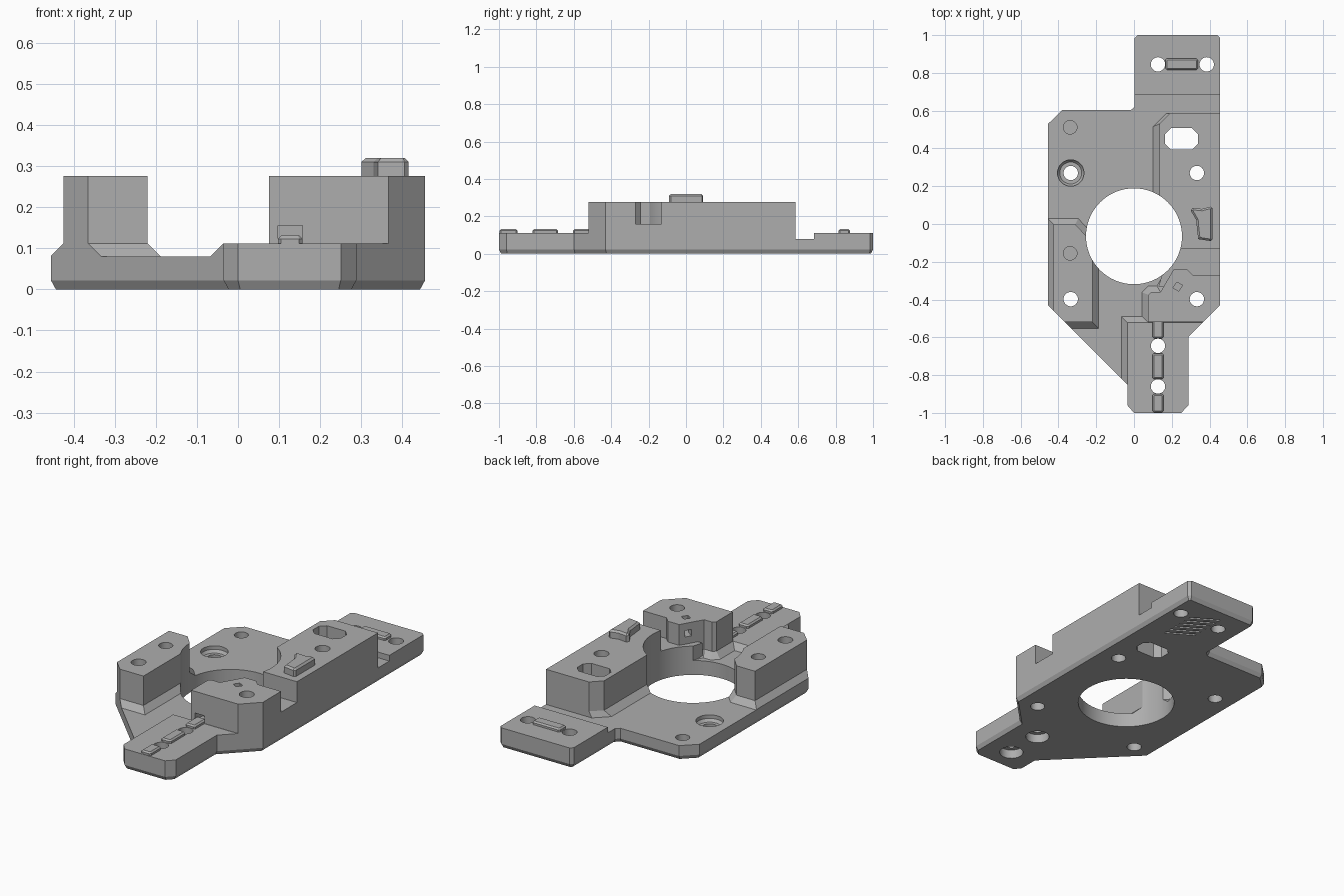
import bpy, bmesh, math
from mathutils import Vector

if "Cube" in bpy.data.objects:
    bpy.data.objects.remove(bpy.data.objects["Cube"])

grey = bpy.data.materials.new("plain grey")
grey.use_nodes = True
COLOUR = (0.42, 0.42, 0.42, 1)
grey.diffuse_color = COLOUR
grey.node_tree.nodes["Principled BSDF"].inputs["Base Color"].default_value = COLOUR

FLOOR, ARM, TOP = 0.08, 0.112, 0.276


def loft(name, *levels):
    """Closed solid through (z, outline) levels with equal point counts."""
    bm = bmesh.new()
    rings = [[bm.verts.new((x, y, z)) for x, y in pts] for z, pts in levels]
    n = len(rings[0])
    for a, b in zip(rings, rings[1:]):
        for i in range(n):
            j = (i + 1) % n
            bm.faces.new((a[i], a[j], b[j], b[i]))
    bm.faces.new(rings[0][::-1])
    bm.faces.new(rings[-1])
    bmesh.ops.recalc_face_normals(bm, faces=bm.faces)
    mesh = bpy.data.meshes.new(name)
    bm.to_mesh(mesh)
    bm.free()
    mesh.materials.append(grey)
    obj = bpy.data.objects.new(name, mesh)
    bpy.context.collection.objects.link(obj)
    return obj


def offset(pts, d):
    """Grow a counter-clockwise outline by d with mitred corners."""
    out = []
    for i, p in enumerate(pts):
        p = Vector(p)
        a = (p - Vector(pts[i - 1])).normalized()
        b = (Vector(pts[(i + 1) % len(pts)]) - p).normalized()
        na, nb = Vector((a.y, -a.x)), Vector((b.y, -b.x))
        out.append(tuple(p + (na + nb) * d / (1 + na.dot(nb))))
    return out


def rect(x0, x1, y0, y1, c=0.0):
    if not c:
        return [(x0, y0), (x1, y0), (x1, y1), (x0, y1)]
    return [(x0 + c, y0), (x1 - c, y0), (x1, y0 + c), (x1, y1 - c),
            (x1 - c, y1), (x0 + c, y1), (x0, y1 - c), (x0, y0 + c)]


def circle(x, y, r, n=32):
    return [(x + r * math.cos(math.tau * i / n), y + r * math.sin(math.tau * i / n))
            for i in range(n)]


def prism(name, pts, z0, z1):
    return loft(name, (z0, pts), (z1, pts))


def combine(tool, operation):
    """Apply a boolean to the body and discard the tool."""
    mod = body.modifiers.new(operation, "BOOLEAN")
    mod.operation, mod.object, mod.solver = operation, tool, "EXACT"
    bpy.context.view_layer.objects.active = body
    bpy.ops.object.modifier_apply(modifier=mod.name)
    bpy.data.objects.remove(tool)


def skirted(name, pts):
    """Tall block with a sloping foot."""
    foot = offset(pts, 0.032)
    return loft(name, (0.04, foot), (FLOOR, foot), (ARM, pts), (TOP, pts))


# Floor and raised blocks; blocks overshoot and are trimmed by the outline
body = prism("mount_body", rect(-0.6, 0.6, -1.1, 1.1), -0.05, FLOOR)
left_post = skirted("left_post", [(-0.425, -0.52), (-0.22, -0.52), (-0.22, -0.1),
                                  (-0.31, -0.002), (-0.425, -0.002)])
front_block = skirted("front_block", [
    (0.075, -0.52), (0.6, -0.52), (0.6, -0.27), (0.31, -0.27), (0.28, -0.24),
    (0.21, -0.24), (0.14, -0.36), (0.09, -0.36), (0.075, -0.375)])
foot = [(0.1, -0.13), (0.6, -0.13), (0.6, 0.585), (0.172, 0.585), (0.1, 0.515)]
wall = [(0.135, -0.13), (0.6, -0.13), (0.6, 0.585), (0.19, 0.585), (0.135, 0.53)]
back_block = loft("back_block", (0.04, foot), (FLOOR, foot), (ARM, wall), (TOP, wall))
ledge = prism("ledge", [(0.13, -0.33), (0.6, -0.33), (0.6, -0.1), (0.2, -0.1)], 0.04, 0.16)
arm = rect(-0.035, 0.6, -1.2, -0.522)
arm_foot = offset(arm, 0.032)
front_arm = loft("front_arm", (0.04, arm_foot), (FLOOR, arm_foot), (ARM, arm))
back_arm = prism("back_arm", rect(-0.1, 0.6, 0.685, 1.2), 0.04, ARM)
for part in (left_post, front_block, back_block, ledge, front_arm, back_arm):
    combine(part, "UNION")

# Outer outline with a chamfered lower edge
outline = [(-0.455, -0.43), (-0.035, -0.85), (-0.035, -0.96), (0.0, -1), (0.25, -1),
           (0.288, -0.96), (0.288, -0.598), (0.455, -0.43), (0.455, 0.985), (0.44, 1),
           (0.02, 1), (0.003, 0.985), (0.003, 0.62), (-0.017, 0.603),
           (-0.38, 0.603), (-0.455, 0.53)]
combine(loft("outline", (0, offset(outline, -0.012)), (0.022, outline), (0.4, outline)),
        "INTERSECT")

# Central opening, oblong slot and holes
combine(prism("opening", circle(0, -0.065, 0.254, 64), -0.1, 0.5), "DIFFERENCE")
combine(prism("slot", rect(0.165, 0.338, 0.395, 0.507, 0.03), -0.1, 0.5), "DIFFERENCE")
for x, y in ((0.333, 0.27), (0.333, -0.398), (-0.335, -0.398), (-0.335, 0.27),
             (0.127, 0.845), (0.385, 0.845), (0.127, -0.645), (0.127, -0.86)):
    combine(prism("hole", circle(x, y, 0.038), -0.1, 0.5), "DIFFERENCE")
for y, z in ((0.512, 0.03), (-0.155, 0.2)):
    combine(prism("blind_hole", circle(-0.338, y, 0.036), z, 0.5), "DIFFERENCE")
combine(loft("seat", (0.045, circle(-0.335, 0.27, 0.058)), (0.06, circle(-0.335, 0.27, 0.07)),
             (0.3, circle(-0.335, 0.27, 0.07))), "DIFFERENCE")
for y in (-0.645, -0.86):
    combine(prism("counterbore", circle(0.127, y, 0.062), -0.1, 0.05), "DIFFERENCE")

# Small channel in the front block and its square shaft
combine(prism("channel", rect(0.097, 0.157, -0.6, -0.45), ARM, 0.155), "DIFFERENCE")
shaft = prism("shaft", [(0.207, -0.338), (0.237, -0.355), (0.257, -0.325), (0.227, -0.308)],
              0.2, 0.5)
combine(shaft, "DIFFERENCE")
combine(prism("window", [(0.16, -0.286), (0.23, -0.34), (0.247, -0.31), (0.177, -0.256)],
              0.2, 0.235), "DIFFERENCE")

# Shallow slanted grooves under the back arm
for i in range(6):
    x, y = 0.25, 0.68 + i * 0.04
    combine(prism("groove", [(x - 0.07, y + 0.05), (x - 0.07, y + 0.035),
                             (x + 0.07, y - 0.05), (x + 0.07, y - 0.035)], -0.1, 0.01),
            "DIFFERENCE")
body.select_set(True)
bpy.context.view_layer.objects.active = body
bpy.ops.object.shade_smooth_by_angle(angle=math.radians(20))


# Raised bevelled pads
def pad(name, pts, z0, z1, bevel=0.008):
    return loft(name, (z0 - 0.01, pts), (z1 - bevel, pts), (z1, offset(pts, -bevel)))


pad("back_arm_key", rect(0.167, 0.338, 0.815, 0.877, 0.008), ARM, 0.131)
for label, y0, y1 in (("front", -0.997, -0.9), ("middle", -0.82, -0.685), ("rear", -0.605, -0.5)):
    pad(label + "_arm_key", rect(0.097, 0.157, y0, y1, 0.008), ARM, 0.131)
pad("side_latch", [(0.34, -0.08), (0.405, -0.09), (0.415, -0.08), (0.415, 0.085),
                   (0.405, 0.092), (0.36, 0.08), (0.31, 0.085), (0.3, 0.072),
                   (0.33, 0.02), (0.333, -0.02)], TOP, 0.32, 0.01)
